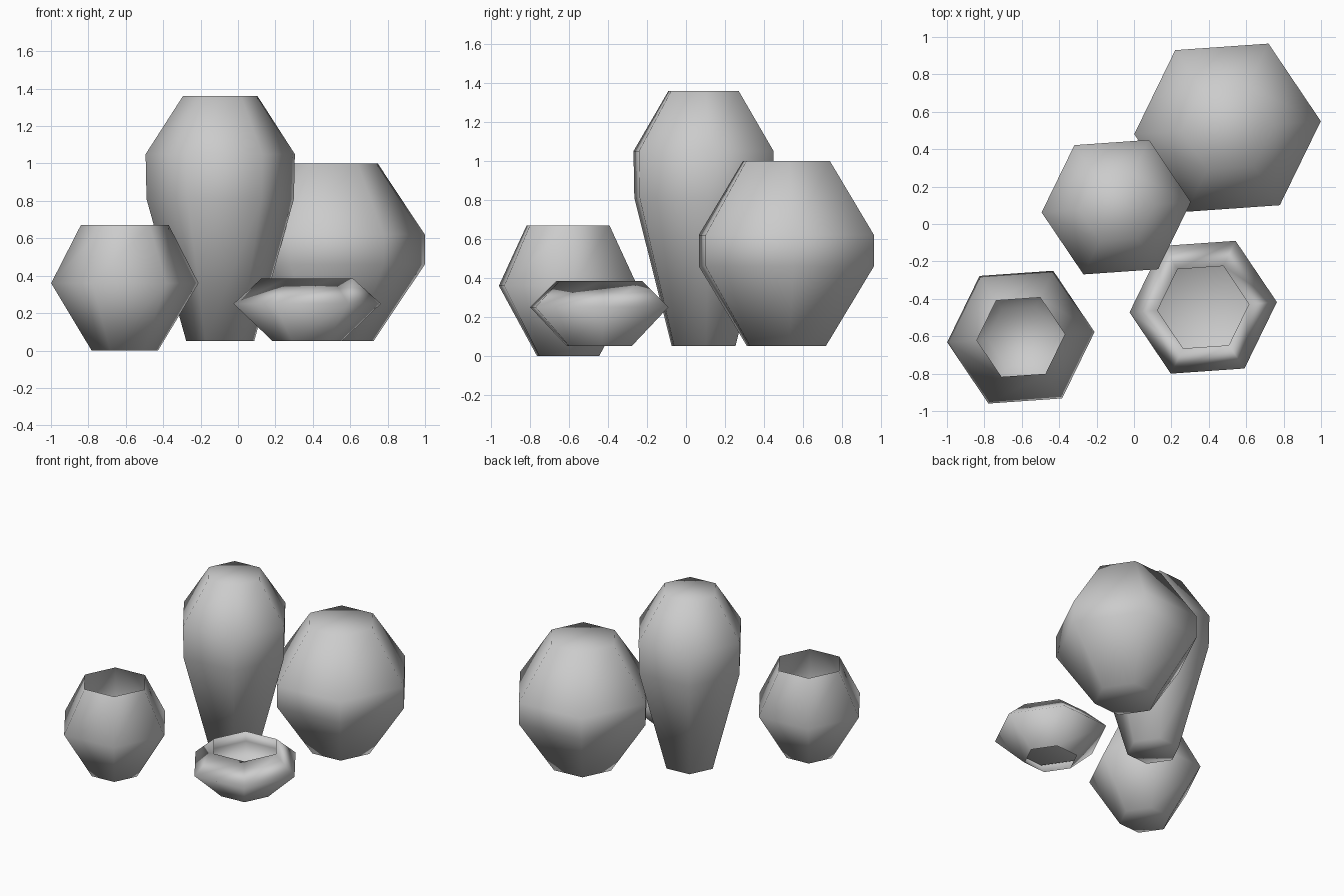
import bpy, bmesh, math

cube = bpy.data.objects.get("Cube")
if cube:
    bpy.data.objects.remove(cube, do_unlink=True)

SIDES = 6
TURN = math.radians(4)

clay = bpy.data.materials.new("grey_clay")
clay.use_nodes = True
grey = (0.6, 0.6, 0.6, 1)
clay.diffuse_color = grey
clay.node_tree.nodes["Principled BSDF"].inputs["Base Color"].default_value = grey


def pot(name, centre, profile, cap_start=True, cap_end=True):
    """Six-sided pot lofted through (radius, height) rings."""
    bm = bmesh.new()
    rings = []
    for radius, z in profile:
        angles = [TURN + i * math.tau / SIDES for i in range(SIDES)]
        rings.append([bm.verts.new((radius * math.cos(a), radius * math.sin(a), z))
                      for a in angles])
    for low, high in zip(rings, rings[1:]):
        for i in range(SIDES):
            j = (i + 1) % SIDES
            bm.faces.new((low[i], low[j], high[j], high[i]))
    if cap_start:
        bm.faces.new(rings[0][::-1])
    if cap_end:
        bm.faces.new(rings[-1])
    for face in bm.faces:
        face.smooth = True
    mesh = bpy.data.meshes.new(name)
    bm.to_mesh(mesh)
    bm.free()
    mesh.materials.append(clay)
    obj = bpy.data.objects.new(name, mesh)
    obj.location = (*centre, 0)
    bpy.context.collection.objects.link(obj)
    return obj


# Closed pots
pot("tall_vase", (-0.095, 0.09),
    [(0.182, 0.05), (0.395, 0.81), (0.4, 1.05), (0.2, 1.36)])
pot("large_vase", (0.5, 0.515),
    [(0.225, 0.05), (0.5, 0.46), (0.5, 0.62), (0.248, 1.0)])

# Open pot with a floor
pot("small_vase", (-0.605, -0.605),
    [(0.178, 0), (0.395, 0.36), (0.236, 0.67)], cap_end=False)

# Open bowl with an inner lining and a hollow foot
pot("low_bowl", (0.37, -0.445),
    [(0.185, 0.05), (0.395, 0.25), (0.245, 0.385), (0.375, 0.25), (0.27, 0.15)],
    cap_start=False)
